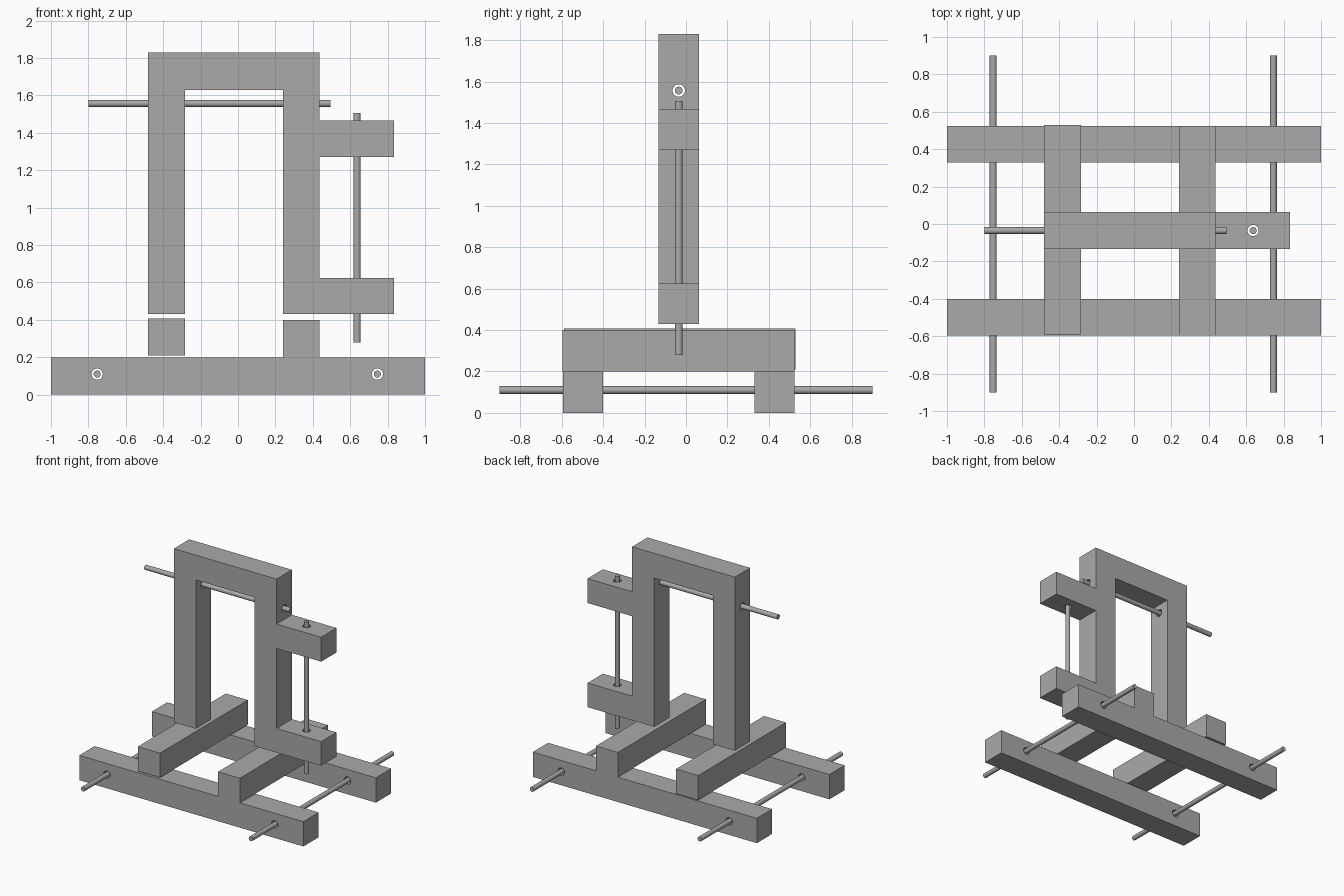
import bpy, bmesh, math
from mathutils import Vector

cube = bpy.data.objects.get("Cube")
if cube:
    bpy.data.objects.remove(cube, do_unlink=True)

ROD_R, HOLE_R = 0.019, 0.03

grey = bpy.data.materials.new("plain grey")
grey.use_nodes = True
COLOUR = (0.4, 0.4, 0.4, 1)
grey.diffuse_color = COLOUR
grey.node_tree.nodes["Principled BSDF"].inputs["Base Color"].default_value = COLOUR


def prism(name, outline, y0, y1):
    """Extrude an (x, z) outline along y."""
    bm = bmesh.new()
    face = bm.faces.new([bm.verts.new((x, y0, z)) for x, z in outline])
    new = bmesh.ops.extrude_face_region(bm, geom=[face])["geom"]
    moved = [v for v in new if isinstance(v, bmesh.types.BMVert)]
    bmesh.ops.translate(bm, vec=(0, y1 - y0, 0), verts=moved)
    bmesh.ops.recalc_face_normals(bm, faces=bm.faces)
    mesh = bpy.data.meshes.new(name)
    bm.to_mesh(mesh)
    bm.free()
    obj = bpy.data.objects.new(name, mesh)
    bpy.context.collection.objects.link(obj)
    mesh.materials.append(grey)
    return obj


def beam(name, x0, x1, y0, y1, z0, z1):
    return prism(name, [(x0, z0), (x1, z0), (x1, z1), (x0, z1)], y0, y1)


def cylinder(name, start, end, radius):
    a, b = Vector(start), Vector(end)
    bpy.ops.mesh.primitive_cylinder_add(vertices=32, radius=radius, depth=(b - a).length,
                                        location=(a + b) / 2)
    obj = bpy.context.object
    obj.name = name
    obj.rotation_euler = (b - a).to_track_quat('Z', 'Y').to_euler()
    obj.data.materials.append(grey)
    return obj


def rod_through(name, start, end, parts):
    """Add a thin rod and drill a looser hole for it through the parts."""
    cylinder(name, start, end, ROD_R)
    bpy.ops.object.shade_smooth_by_angle(angle=math.radians(40))
    cutter = cylinder(name + "_hole_cutter", start, end, HOLE_R)
    cutter.hide_render = True
    cutter.hide_set(True)
    for part in parts:
        mod = part.modifiers.new("rod hole", 'BOOLEAN')
        mod.operation = 'DIFFERENCE'
        mod.solver = 'EXACT'
        mod.object = cutter


# Long base beams
front_beam = beam("front_base_beam", -1, 1, -0.595, -0.4, 0, 0.2)
back_beam = beam("back_base_beam", -1, 1, 0.33, 0.525, 0, 0.2)

# Cross beams resting on the base
beam("right_cross_beam", -0.48, -0.283, -0.59, 0.53, 0.21, 0.408)
beam("left_cross_beam", 0.24, 0.435, -0.597, 0.525, 0.2, 0.4)

# Upright arch with two side arms
arch = prism("upright_arch", [
    (-0.48, 0.43), (-0.283, 0.43), (-0.283, 1.63), (0.24, 1.63), (0.24, 0.43),
    (0.835, 0.43), (0.835, 0.625), (0.437, 0.625), (0.437, 1.27), (0.835, 1.27),
    (0.835, 1.467), (0.437, 1.467), (0.437, 1.83), (-0.48, 1.83)], -0.133, 0.063)

# Rods and their holes
for side, x in (("right", -0.753), ("left", 0.745)):
    rod_through(side + "_base_rod", (x, -0.9, 0.11), (x, 0.9, 0.11), (front_beam, back_beam))
rod_through("arch_rod", (-0.8, -0.035, 1.557), (0.495, -0.035, 1.557), [arch])
rod_through("arm_rod", (0.637, -0.035, 0.28), (0.637, -0.035, 1.507), [arch])

# Bake the holes, then remove the cutters
bpy.context.view_layer.update()
depsgraph = bpy.context.evaluated_depsgraph_get()
for part in (front_beam, back_beam, arch):
    baked = bpy.data.meshes.new_from_object(part.evaluated_get(depsgraph))
    part.modifiers.clear()
    part.data = baked
for obj in list(bpy.data.objects):
    if obj.name.endswith("_hole_cutter"):
        bpy.data.objects.remove(obj, do_unlink=True)
